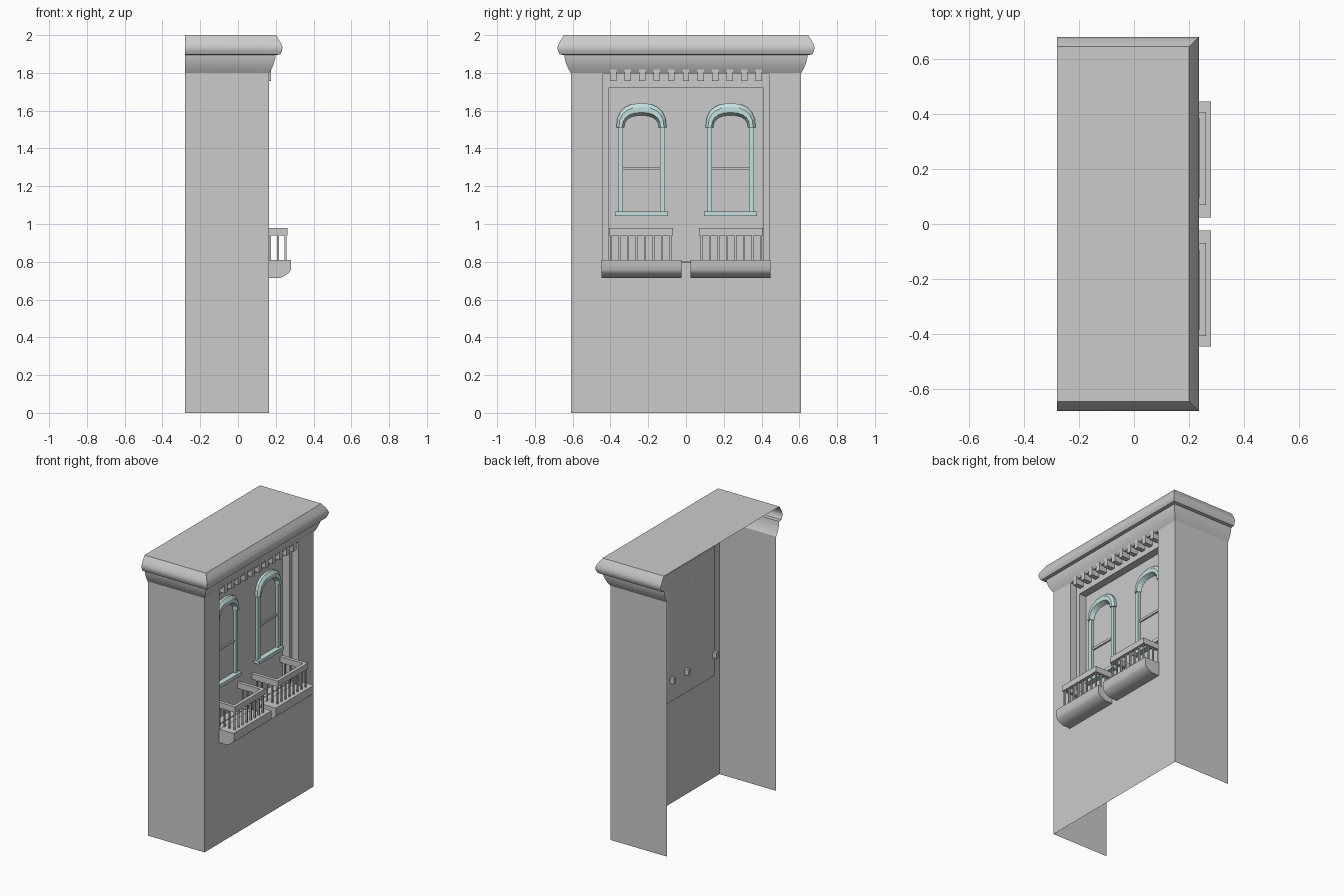
import bpy, bmesh, math

if "Cube" in bpy.data.objects:
    bpy.data.objects.remove(bpy.data.objects["Cube"])

teal = bpy.data.materials.new("teal_trim")
teal.diffuse_color = (0.55, 0.75, 0.74, 1)
teal.use_nodes = True
teal.node_tree.nodes["Principled BSDF"].inputs["Base Color"].default_value = teal.diffuse_color


def make(name, verts, faces, mat=None, smooth=False, fix=False):
    me = bpy.data.meshes.new(name)
    me.from_pydata(verts, [], faces)
    if fix:
        bm = bmesh.new()
        bm.from_mesh(me)
        bmesh.ops.recalc_face_normals(bm, faces=bm.faces)
        bm.to_mesh(me)
        bm.free()
    ob = bpy.data.objects.new(name, me)
    bpy.context.collection.objects.link(ob)
    if mat:
        me.materials.append(mat)
    if smooth:
        bpy.ops.object.select_all(action='DESELECT')
        ob.select_set(True)
        bpy.context.view_layer.objects.active = ob
        bpy.ops.object.shade_smooth_by_angle(angle=math.radians(35))
    return ob


def boxes(name, specs, mat=None):
    """One object made of several boxes (x0, x1, y0, y1, z0, z1)."""
    v, f = [], []
    for x0, x1, y0, y1, z0, z1 in specs:
        n = len(v)
        v += [(x, y, z) for x in (x0, x1) for y in (y0, y1) for z in (z0, z1)]
        f += [[n + i for i in q] for q in ((0, 1, 3, 2), (4, 6, 7, 5), (0, 4, 5, 1),
                                           (2, 3, 7, 6), (0, 2, 6, 4), (1, 5, 7, 3))]
    return make(name, v, f, mat, fix=True)


def grid_faces(rows, cols, close_cols=False):
    m = cols if close_cols else cols - 1
    return [(r * cols + c, r * cols + (c + 1) % cols,
             (r + 1) * cols + (c + 1) % cols, (r + 1) * cols + c)
            for r in range(rows - 1) for c in range(m)]


BACK, FRONT, HALF, TOP = -0.28, 0.165, 0.61, 1.80
PANEL = 0.06

# front wall with a two-step recessed panel: (x, half width, bottom, top)
loops = [(FRONT, HALF, 0, TOP), (FRONT, 0.44, 0.80, 1.797), (0.115, 0.44, 0.80, 1.797),
         (0.115, 0.41, 0.805, 1.72), (PANEL, 0.41, 0.805, 1.72)]
v = []
for x, w, b, t in loops:
    v += [(x, -w, b), (x, w, b), (x, w, t), (x, -w, t)]
make("front_wall", v, grid_faces(len(loops), 4, True) + [(16, 17, 18, 19)])

# side walls, open at the back and bottom
for name, s in (("side_wall_near", -1), ("side_wall_far", 1)):
    q = [(BACK, s * HALF, 0), (FRONT, s * HALF, 0), (FRONT, s * HALF, TOP), (BACK, s * HALF, TOP)]
    make(name, q, [(0, 1, 2, 3) if s < 0 else (3, 2, 1, 0)])

# cornice swept round three sides: (offset, z), plus the flat roof
profile = [(0, 1.80), (0.012, 1.82), (0.023, 1.845), (0.031, 1.87), (0.034, 1.895),
           (0.058, 1.897), (0.067, 1.915), (0.071, 1.933), (0.065, 1.953), (0.052, 1.975), (0.036, 2.0)]
v = []
for o, z in profile:
    v += [(BACK, -HALF - o, z), (FRONT + o, -HALF - o, z), (FRONT + o, HALF + o, z), (BACK, HALF + o, z)]
make("cornice", v, grid_faces(len(profile), 4), smooth=True)
make("roof", v[-4:], [(0, 1, 2, 3)])

# dentils under the cornice
boxes("dentils", [(0.115, 0.175, 0.077 * i - 0.017, 0.077 * i + 0.017, 1.757, 1.83)
                  for i in range(-5, 6)])


def arch_point(a, b, ang):
    c, s = math.cos(ang), math.sin(ang)
    e = 2 / 2.4
    return math.copysign(abs(c) ** e, c) * a, 1.51 + abs(s) ** e * b


def window(cy):
    # arched hood: section is (inner-to-outer blend, x)
    sect = [(1, PANEL), (1, 0.078), (0.6, 0.092), (0.05, 0.092), (-0.25, PANEL)]
    n, v = 11, []
    for i in range(n):
        for t, x in sect:
            y, z = arch_point(0.10 + 0.033 * t, 0.078 + 0.052 * t, math.pi * i / (n - 1))
            v.append((x, cy + y, z))
    k = len(sect)
    f = grid_faces(n, k, True) + [tuple(range(k)), tuple(range((n - 1) * k, n * k))]
    make("window_hood", v, f, teal, fix=True)
    # jambs and sill
    boxes("window_jambs", [(PANEL, 0.08, cy + s * 0.111 - 0.013, cy + s * 0.111 + 0.013, 1.065, 1.515)
                           for s in (-1, 1)], teal)
    boxes("window_sill", [(PANEL, 0.098, cy - 0.14, cy + 0.14, 1.042, 1.066)], teal)
    # sash bar across the pane
    boxes("sash_bar", [(PANEL, 0.07, cy - 0.098, cy + 0.098, 1.285, 1.302)])


def balcony(s):
    # floor slab with a rounded lower front edge
    sec = [(FRONT, 0.81), (0.28, 0.81), (0.28, 0.757), (0.27, 0.742),
           (0.25, 0.727), (0.225, 0.715), (FRONT, 0.715)]
    k = len(sec)
    v = [(x, s * y, z) for y in (0.023, 0.447) for x, z in sec]
    f = grid_faces(2, k, True) + [tuple(range(k)), tuple(range(k, 2 * k))]
    make("balcony_slab", v, f, smooth=True, fix=True)
    # U-shaped handrail whose ends run into the wall
    lo, hi, out, w, back = 0.07, 0.408, 0.263, 0.024, 0.03
    v = []
    for z in (0.938, 0.979):
        v += [(x, s * y, z) for x, y in ((back, lo), (out, lo), (out, hi), (back, hi),
                                         (back, hi - w), (out - w, hi - w), (out - w, lo + w), (back, lo + w))]
    caps = [(0, 1, 6, 7), (1, 2, 5, 6), (2, 3, 4, 5)]
    make("balcony_rail", v, grid_faces(2, 8, True) + caps + [tuple(i + 8 for i in c) for c in caps], fix=True)
    # balusters along the front and both ends
    r, a, b = 0.005, lo + w / 2, hi - w / 2
    spots = [(out - w / 2, a + (b - a) * i / 7) for i in range(8)]
    spots += [(out - w / 2 - 0.04 * i, y) for i in range(1, 5) for y in (a, b)]
    boxes("balusters", [(x - r, x + r, s * y - r, s * y + r, 0.80, 0.94) for x, y in spots])


for s in (-1, 1):
    window(s * 0.236)
    balcony(s)
